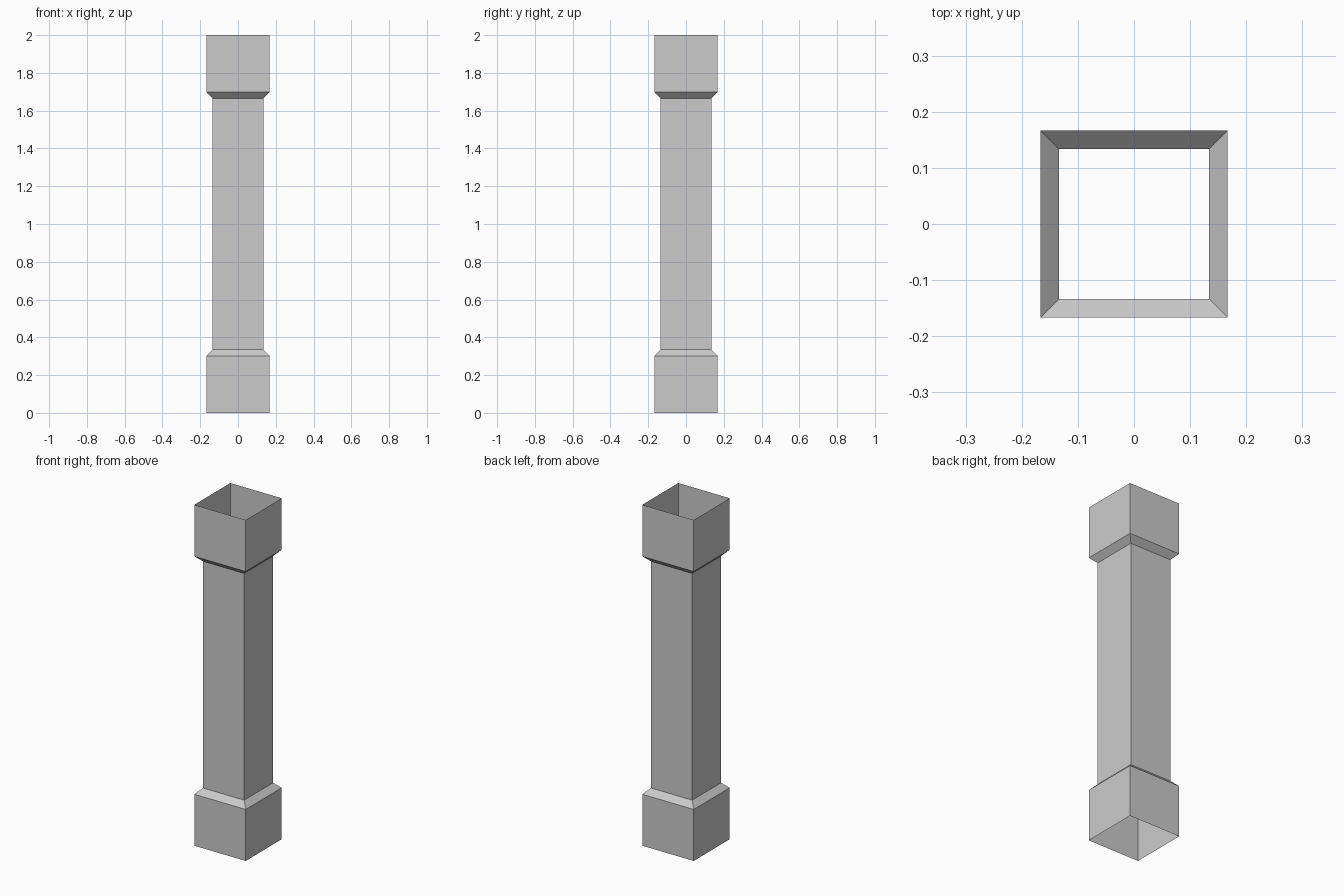
import bpy, bmesh

if "Cube" in bpy.data.objects:
    bpy.data.objects.remove(bpy.data.objects["Cube"])

# Profile of the hollow square post: (half width, height), mirrored about mid height
lower = [(0.167, 0.0), (0.167, 0.302), (0.134, 0.335)]
profile = lower + [(w, 2.0 - z) for w, z in reversed(lower)]

bm = bmesh.new()

# Square ring at each profile point
rings = []
for w, z in profile:
    rings.append([bm.verts.new((sx * w, sy * w, z))
                  for sx, sy in ((-1, -1), (1, -1), (1, 1), (-1, 1))])

# Thin walls between rings: base block, bevel, shaft, bevel, cap block (ends stay open)
for a, b in zip(rings, rings[1:]):
    for i in range(4):
        j = (i + 1) % 4
        bm.faces.new((a[i], a[j], b[j], b[i]))

mesh = bpy.data.meshes.new("square_post")
bm.to_mesh(mesh)
bm.free()
post = bpy.data.objects.new("square_post", mesh)
bpy.context.collection.objects.link(post)
